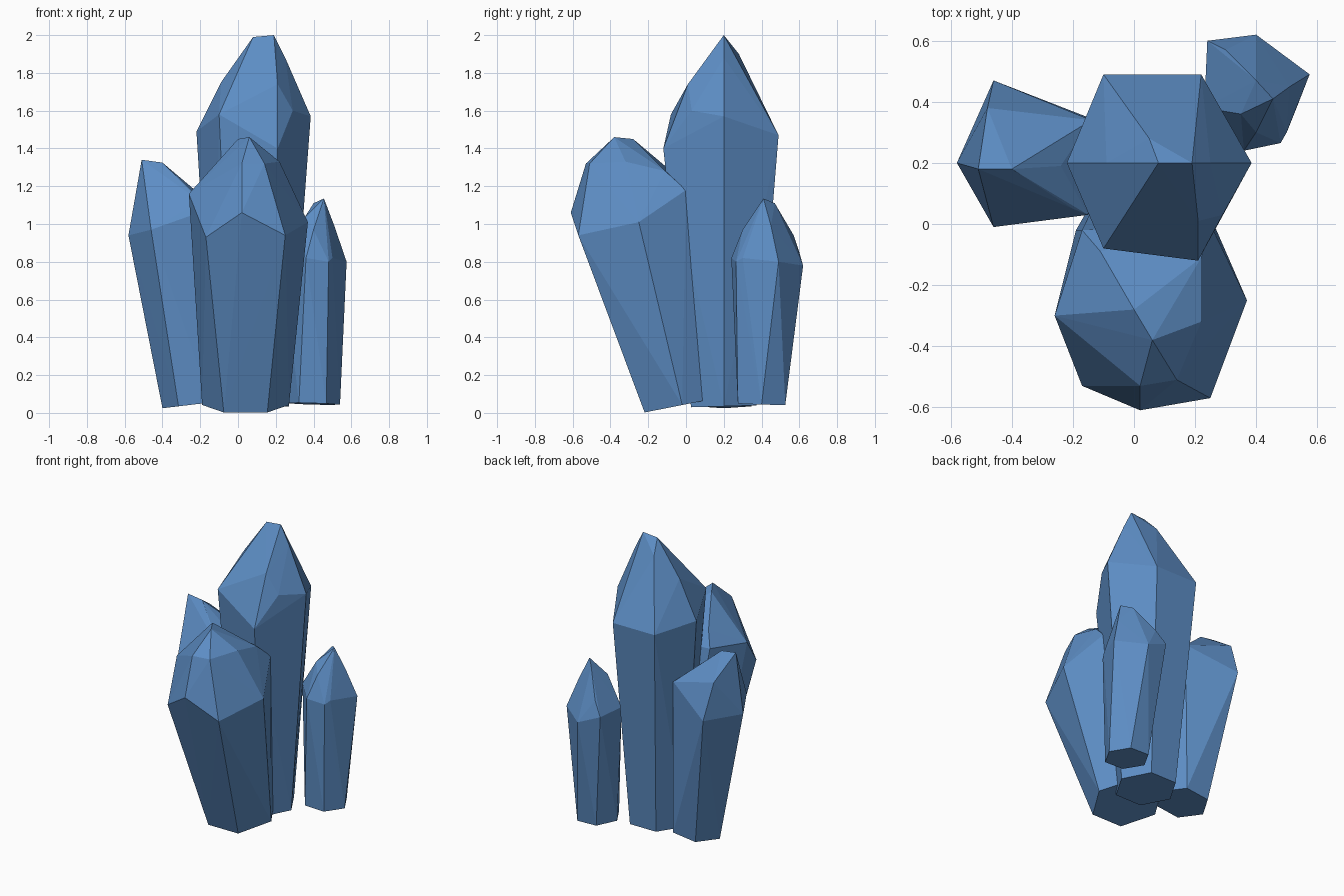
import bpy, bmesh, math

blue = bpy.data.materials.new("crystal blue")
blue.diffuse_color = (0.11, 0.27, 0.56, 1)


def crystal(name, centre, radius, slope, shoulder, tip):
    """Hexagonal shaft: regular base ring, wider irregular shoulder, faceted tip."""
    cx, cy, cz = centre
    pts = []
    for i in range(6):
        a = math.radians(60 * i)
        dx, dy = radius * math.cos(a), radius * math.sin(a)
        pts.append((cx + dx, cy + dy, cz + slope[0] * dx + slope[1] * dy))
    bm = bmesh.new()
    for p in pts + shoulder + tip:
        bm.verts.new(p)
    res = bmesh.ops.convex_hull(bm, input=bm.verts)
    loose = [v for v in bm.verts if not v.link_faces]
    bmesh.ops.delete(bm, geom=loose, context='VERTS')
    bmesh.ops.recalc_face_normals(bm, faces=bm.faces)
    me = bpy.data.meshes.new(name)
    bm.to_mesh(me)
    bm.free()
    me.materials.append(blue)
    ob = bpy.data.objects.new(name, me)
    bpy.context.collection.objects.link(ob)


# Tall central crystal
crystal("main_crystal", (0.07, 0.2, 0.035), 0.2, (0, 0.03),
        [(0.385, 0.2, 1.57), (0.22, 0.49, 1.47), (-0.1, 0.49, 1.47),
         (-0.22, 0.2, 1.49), (-0.1, -0.08, 1.58), (0.21, -0.12, 1.4)],
        [(0.08, 0.2, 1.99), (0.19, 0.2, 2.0), (0.05, 0.28, 1.9),
         (0.05, 0.13, 1.88), (0.21, 0.01, 1.74), (0.25, 0.2, 1.88),
         (-0.09, 0.2, 1.75), (0.29, 0.03, 1.6)])

# Front crystal, leaning forward
crystal("front_crystal", (0.04, -0.02, 0.042), 0.23, (0, 0.2),
        [(0.37, -0.25, 1.01), (0.25, -0.57, 0.94), (0.02, -0.61, 1.06),
         (-0.17, -0.53, 0.93), (-0.26, -0.3, 1.16), (-0.17, -0.02, 1.2),
         (0.25, 0.0, 1.18)],
        [(0.06, -0.38, 1.46), (0.0, -0.28, 1.45), (0.22, -0.32, 1.33),
         (0.14, -0.51, 1.32), (0.02, -0.53, 1.32), (-0.11, -0.09, 1.29),
         (0.22, -0.11, 1.28)])

# Left crystal, leaning outward
crystal("left_crystal", (-0.23, 0.2, 0.045), 0.17, (0.12, 0),
        [(-0.58, 0.2, 0.94), (-0.46, 0.47, 0.96), (-0.26, 0.375, 1.08),
         (-0.14, 0.34, 1.1), (-0.15, 0.03, 1.08), (-0.46, -0.01, 0.97)],
        [(-0.51, 0.18, 1.34), (-0.4, 0.18, 1.325), (-0.54, 0.2, 1.13),
         (-0.48, 0.38, 1.2), (-0.24, 0.19, 1.19), (-0.2, 0.05, 1.12)])

# Small back right crystal
crystal("small_crystal", (0.395, 0.4, 0.048), 0.145, (-0.03, -0.03),
        [(0.575, 0.49, 0.8), (0.5, 0.3, 0.82), (0.48, 0.265, 0.8),
         (0.36, 0.24, 0.82), (0.23, 0.38, 0.84), (0.24, 0.6, 0.85),
         (0.4, 0.62, 0.78)],
        [(0.455, 0.41, 1.135), (0.4, 0.47, 1.11), (0.35, 0.36, 1.03),
         (0.4, 0.3, 0.97), (0.51, 0.45, 0.99), (0.3, 0.57, 0.94)])
